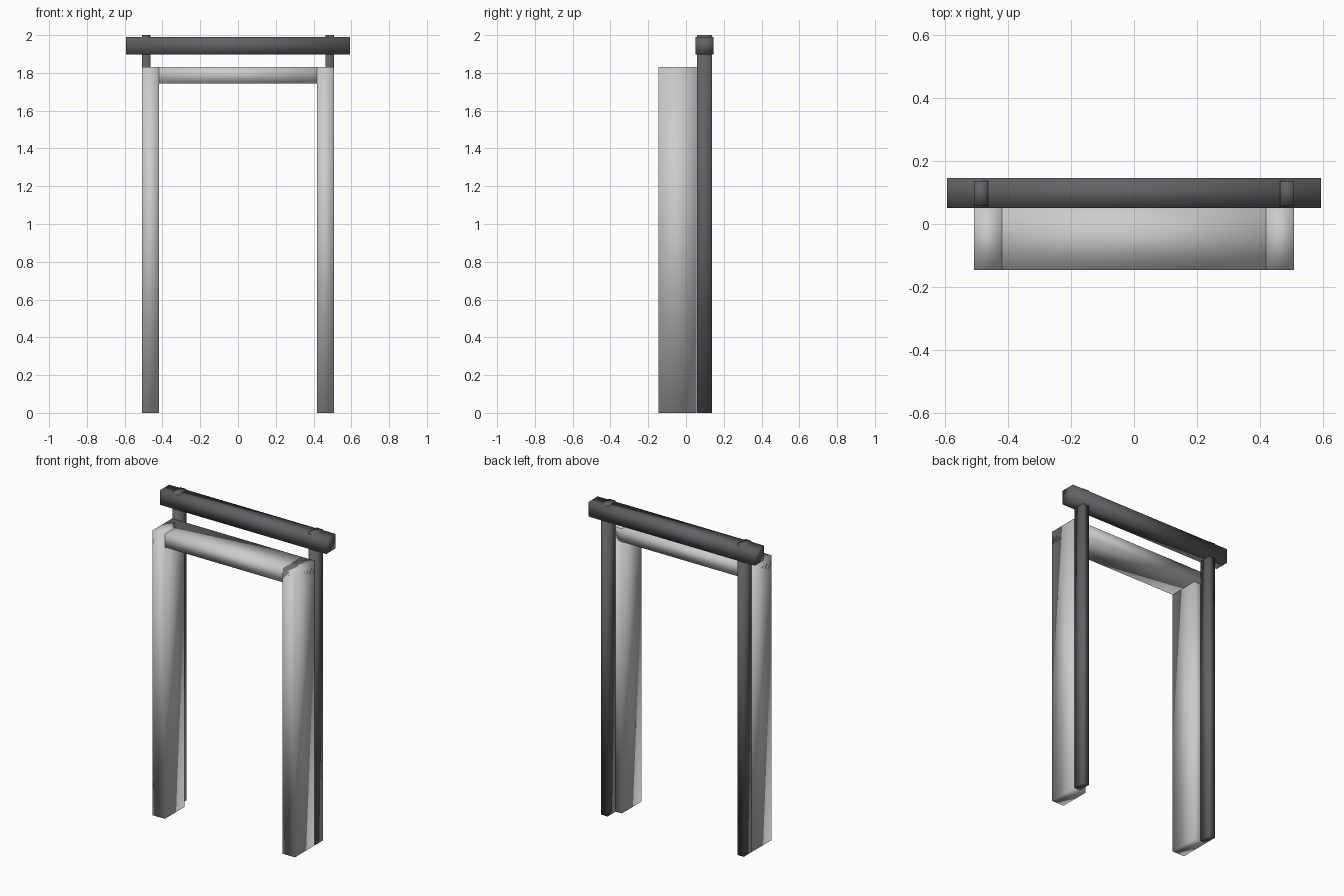
import bpy

if "Cube" in bpy.data.objects:
    bpy.data.objects.remove(bpy.data.objects["Cube"])


def box(name, x, y, z):
    """Smooth-shaded box from (min, max) ranges on each axis."""
    bpy.ops.mesh.primitive_cube_add(size=1)
    ob = bpy.context.object
    ob.name = name
    for v in ob.data.vertices:
        v.co = [r[0] if c < 0 else r[1] for c, r in zip(v.co, (x, y, z))]
    bpy.ops.object.shade_smooth()
    if name in DARK_PARTS:
        ob.data.materials.append(dark)
    return ob


def mirror_x(ob):
    ob.modifiers.new("Mirror", 'MIRROR').use_axis[0] = True


dark = bpy.data.materials.new("dark_grey")
dark.diffuse_color = (0.12, 0.12, 0.13, 1)
dark.use_nodes = True
dark.node_tree.nodes["Principled BSDF"].inputs["Base Color"].default_value = dark.diffuse_color
DARK_PARTS = {"rail_post", "top_rail"}

# Door frame: two jambs and a lintel running across the full width
mirror_x(box("jamb", (0.418, 0.507), (-0.146, 0.055), (0, 1.83)))
box("lintel", (-0.507, 0.507), (-0.146, 0.055), (1.745, 1.83))

# Rear posts, poking slightly through the overhanging rail
mirror_x(box("rail_post", (0.462, 0.507), (0.057, 0.137), (0, 2.0)))
box("top_rail", (-0.592, 0.592), (0.051, 0.146), (1.897, 1.99))
